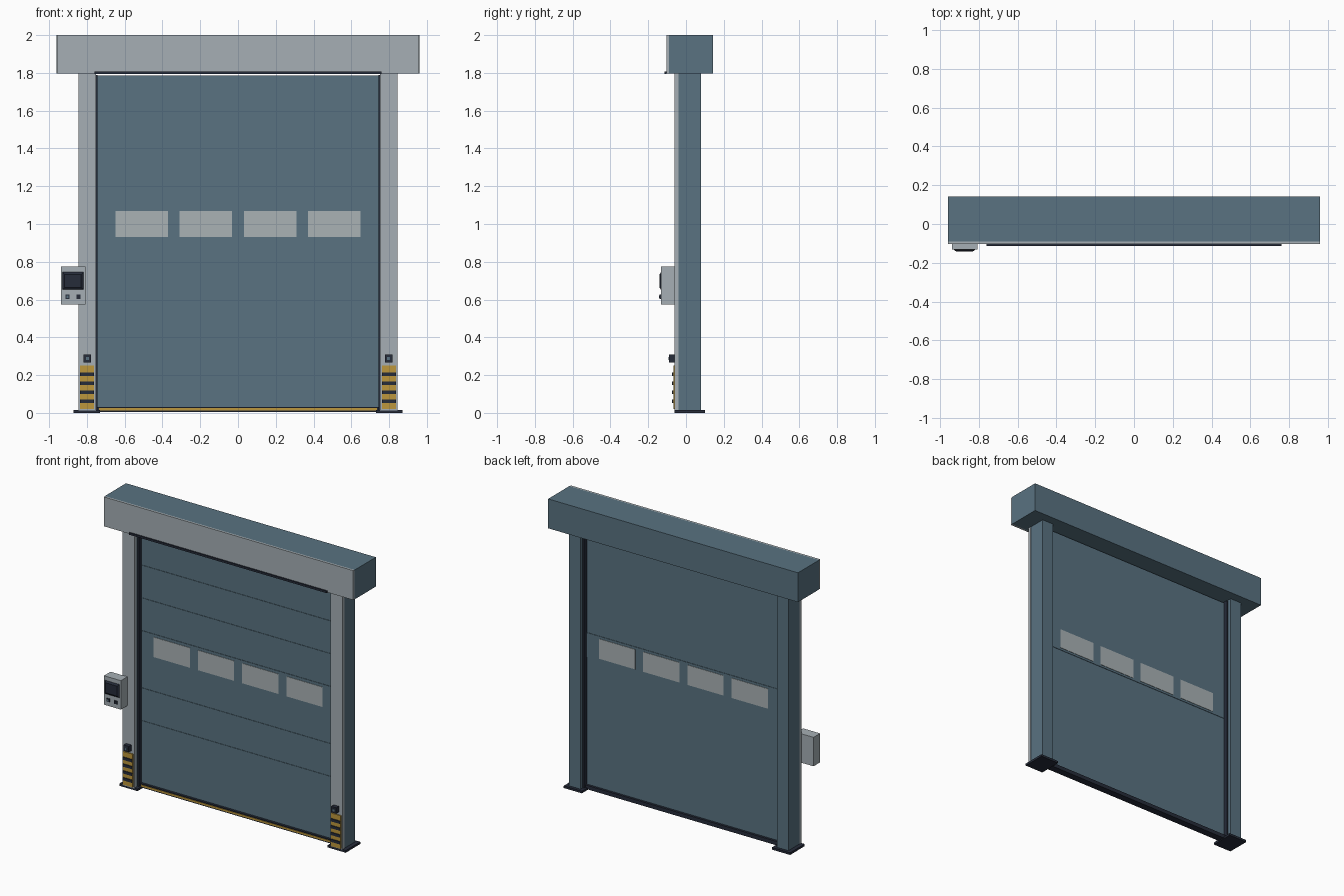
import bpy
import bmesh
from mathutils import Vector

if "Cube" in bpy.data.objects:
    bpy.data.objects.remove(bpy.data.objects["Cube"], do_unlink=True)


def material(name, r, g, b):
    m = bpy.data.materials.new(name)
    m.use_nodes = True
    m.diffuse_color = (r, g, b, 1)
    m.node_tree.nodes["Principled BSDF"].inputs["Base Color"].default_value = (r, g, b, 1)
    return m


BLUE = material("slate blue", .10, .17, .22)
GREY = material("light grey", .38, .43, .46)
PANE = material("window grey", .40, .445, .46)
DARK = material("dark navy", .019, .025, .042)
YELLOW = material("safety yellow", .51, .31, .045)


def box(name, x, y, z, mat, taper=0):
    """Box from (min, max) ranges; taper shrinks the front (-y) face."""
    lo, hi = Vector((x[0], y[0], z[0])), Vector((x[1], y[1], z[1]))
    mid, size = (lo + hi) / 2, hi - lo
    bm = bmesh.new()
    bmesh.ops.create_cube(bm, size=1)
    for v in bm.verts:
        front = v.co.y < 0
        v.co = Vector(a * b for a, b in zip(v.co, size))
        if taper and front:
            v.co.x -= taper if v.co.x > 0 else -taper
            v.co.z -= taper if v.co.z > 0 else -taper
    mesh = bpy.data.meshes.new(name)
    bm.to_mesh(mesh)
    bm.free()
    mesh.materials.append(mat)
    ob = bpy.data.objects.new(name, mesh)
    ob.location = mid
    bpy.context.collection.objects.link(ob)
    return ob


def around(c, half):
    return (c - half, c + half)


# Header housing with front cover and brush seal
box("header_housing", (-.96, .96), (-.09, .142), (1.796, 2), BLUE)
box("header_cover", (-.958, .958), (-.104, -.09), (1.796, 2), GREY)
box("header_seal", (-.76, .76), (-.113, -.104), (1.794, 1.808), DARK)

# Side posts and everything that repeats on both of them
for side, s in (("left", 1), ("right", -1)):
    def post_box(name, x, y, z, mat, taper=0):
        return box(f"{side}_{name}", sorted((s * x[0], s * x[1])), y, z, mat, taper)

    post_box("post", (.755, .843), (-.04, .08), (.012, 1.796), BLUE)
    post_box("post_cover", (.753, .845), (-.06, -.04), (.012, 1.796), GREY)
    post_box("guide_seal", (.744, .756), (-.025, .055), (.012, 1.79), DARK)
    post_box("base_plate", (.73, .87), (-.06, .1), (0, .015), DARK)
    post_box("bumper_plate", (.762, .836), (-.067, -.06), (.02, .25), YELLOW)
    for i in range(4):
        post_box(f"bumper_stripe_{i}", (.762, .836), (-.073, -.066),
                 around(.062 + i * .0475, .0095), DARK)
    post_box("sensor", (.778, .817), (-.089, -.06), (.268, .309), DARK)
    post_box("sensor_lens", (.79, .805), (-.093, -.088), (.281, .296), BLUE)

# Curtain with horizontal seams
box("curtain", (-.75, .75), (.006, .024), (.03, 1.785), BLUE)
for i in range(3):
    for sign in (-1, 1):
        box(f"curtain_seam_{i}_{sign}", (-.744, .744), (.003, .007),
            around(1 + sign * (.085 + i * .2275), .003), BLUE)

# Window band and panes, seen from both sides
box("window_band", (-.744, .744), (.003, .027), (.915, 1.085), BLUE)
for i in range(4):
    box(f"window_{i}", around(-.51 + i * .34, .139), (.0005, .0295), (.93, 1.068), PANE)

# Bottom safety edge
box("bottom_bar", (-.75, .75), (-.01, .04), (.005, .032), DARK)
box("bottom_warning_strip", (-.735, .735), (-.014, -.01), (.013, .025), YELLOW)

# Control box
box("control_box", (-.938, -.808), (-.132, -.06), (.573, .774), GREY)
box("control_screen", (-.93, -.818), (-.141, -.132), (.652, .745), DARK, .012)
for name, x, mat in (("left", -.845, DARK), ("right", -.903, BLUE)):
    box(f"{name}_button_rim", around(x, .011), (-.139, -.132), around(.615, .011), DARK)
    box(f"{name}_button", around(x, .006), (-.143, -.139), around(.615, .006), mat)
